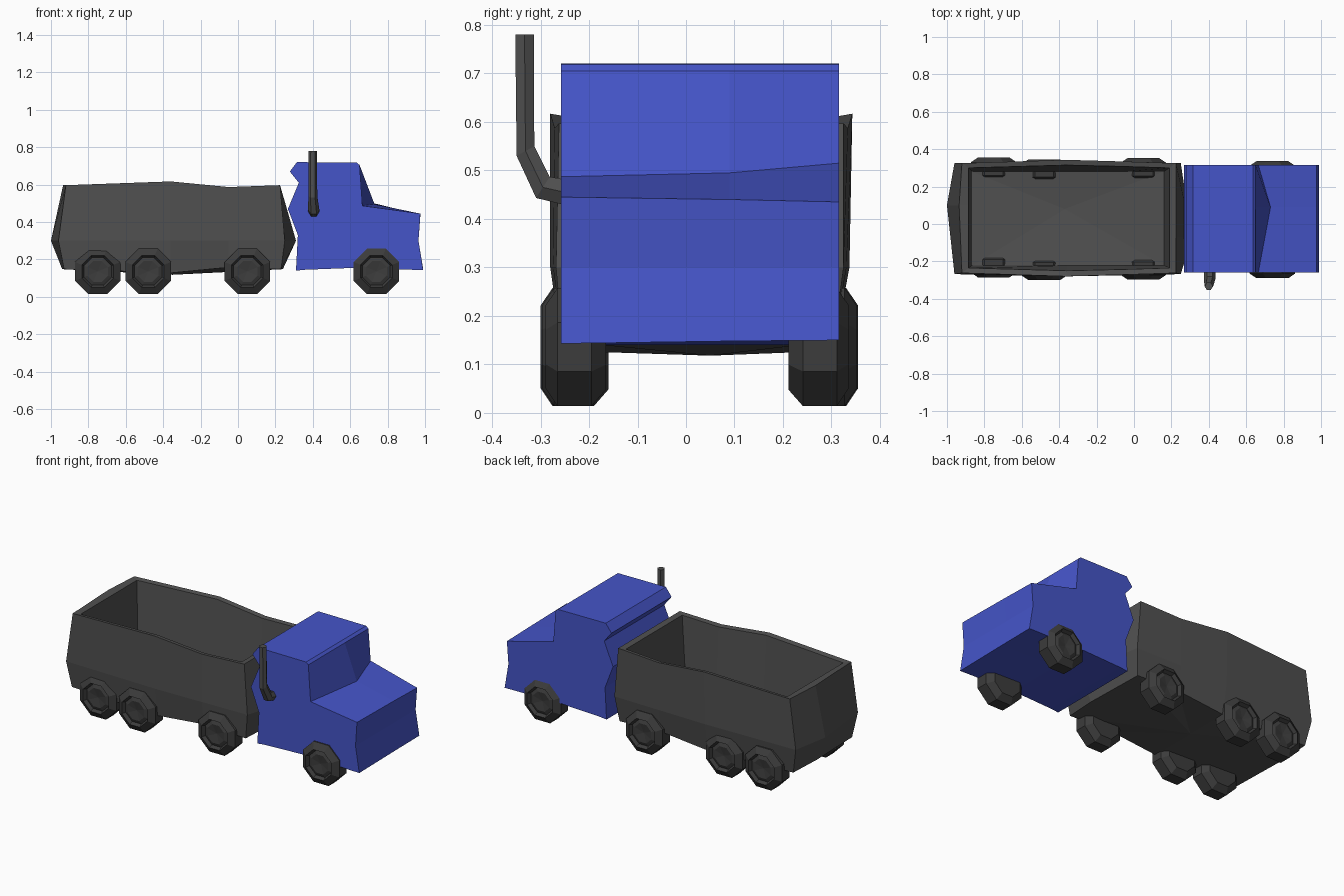
import bpy, bmesh
from math import pi, sin, cos

if "Cube" in bpy.data.objects:
    bpy.data.objects.remove(bpy.data.objects["Cube"])


def material(name, rgb):
    m = bpy.data.materials.new(name)
    m.diffuse_color = (*rgb, 1)
    m.use_nodes = True
    m.node_tree.nodes["Principled BSDF"].inputs["Base Color"].default_value = m.diffuse_color
    return m


BLUE = material("cab_blue", (0.06, 0.09, 0.58))
GREY = material("body_grey", (0.08, 0.08, 0.08))
DARK = material("wheel_grey", (0.045, 0.045, 0.045))


def loft(name, rings, mat, start=None, end=None):
    """Join equal-length rings of points; close ends with a face or a fan to a point."""
    bm = bmesh.new()
    loops = [[bm.verts.new(p) for p in r] for r in rings]
    n = len(loops[0])
    for a, b in zip(loops, loops[1:]):
        for i in range(n):
            j = (i + 1) % n
            bm.faces.new((a[i], a[j], b[j], b[i]))
    for loop, tip in ((loops[0], start), (loops[-1], end)):
        if tip:
            c = bm.verts.new(tip)
            for i in range(n):
                bm.faces.new((loop[i], loop[(i + 1) % n], c))
        else:
            bm.faces.new(loop)
    bmesh.ops.recalc_face_normals(bm, faces=bm.faces)
    bmesh.ops.triangulate(bm, faces=[f for f in bm.faces if len(f.verts) > 4])
    me = bpy.data.meshes.new(name)
    bm.to_mesh(me)
    bm.free()
    ob = bpy.data.objects.new(name, me)
    me.materials.append(mat)
    bpy.context.collection.objects.link(ob)
    return ob


# Cab: side profile lofted across y, windscreen foot pushed forward in the middle
def cab_section(y, foot_x, foot_z, nose_z, low):
    prof = [(0.31, 0.14), (0.36, 0.145), (0.62, 0.155), (0.99, low), (0.965, 0.30),
            (0.975, nose_z), (foot_x, foot_z), (0.65, 0.705), (0.635, 0.718),
            (0.315, 0.72), (0.277, 0.67), (0.325, 0.61), (0.267, 0.47), (0.32, 0.33)]
    return [(x, y, z) for x, z in prof]


loft("cab", [cab_section(-0.258, 0.665, 0.487, 0.445, 0.143),
             cab_section(0.09, 0.73, 0.495, 0.44, 0.148),
             cab_section(0.315, 0.665, 0.515, 0.435, 0.15)], BLUE)


# Cargo body: rings around the plan, outer bottom -> rim -> inner floor
def plan_ring(x0, x1, y0, y1, z, bulge=(0, 0), mid_z=0, side=0):
    mx0, mx1 = -0.36, -0.05
    return [(x0, y0, z), (mx0, y0 - side, z + mid_z), (mx1, y0 - side / 2, z - mid_z / 2),
            (x1, y0, z), (x1 + bulge[1], -0.07, z), (x1, y1, z),
            (mx1, y1 + side / 2, z - mid_z / 2), (mx0, y1 + side, z + mid_z),
            (x0, y1, z), (x0 - bulge[0], 0.1, z)]


loft("cargo_body", [
    plan_ring(-0.93, 0.23, -0.255, 0.305, 0.148, (0.01, 0.01), -0.02),
    plan_ring(-0.96, 0.25, -0.268, 0.325, 0.30, (0.04, 0.06), 0, 0.012),
    plan_ring(-0.92, 0.225, -0.262, 0.325, 0.597, (0.015, 0), 0.02, 0.018),
    plan_ring(-0.885, 0.19, -0.235, 0.30, 0.592, (0, 0), 0.02, 0.015),
    plan_ring(-0.865, 0.16, -0.222, 0.28, 0.25)],
    GREY, start=(-0.35, 0.05, 0.118), end=(-0.37, 0.08, 0.23))


# Wheels: eight-sided tyre with stepped hub
def wheel(name, x, y_out, side):
    def ring(r, depth, turn=0):
        y = y_out - side * depth
        return [(x + r * cos(i * pi / 4 + pi / 8 + turn), y,
                 0.136 + r * sin(i * pi / 4 + pi / 8 + turn)) for i in range(8)]
    loft(name, [ring(0.095, 0.125), ring(0.132, 0.095), ring(0.132, 0.025),
                ring(0.092, 0.0), ring(0.08, 0.02), ring(0.06, 0.012)],
         DARK, end=(x, y_out - side * 0.022, 0.136))


for i, (x, left, right) in enumerate([(-0.75, -0.285, 0.355), (-0.48, -0.30, 0.345),
                                      (0.05, -0.297, 0.352), (0.74, -0.29, 0.336)]):
    wheel(f"wheel_front_{i}", x, left, -1)
    wheel(f"wheel_back_{i}", x, right, 1)

# Exhaust stack: bent pipe of small hexagonal sections
path = [(0.40, -0.333, 0.78, 0.022), (0.40, -0.331, 0.54, 0.024),
        (0.405, -0.295, 0.465, 0.03), (0.405, -0.25, 0.455, 0.03)]
rings = []
for k, (x, y, z, r) in enumerate(path):
    tilt = (0, 0.5, 1.0, 1.5)[k]
    rings.append([(x + r * cos(a * pi / 3), y + r * sin(a * pi / 3) * cos(tilt),
                   z + r * sin(a * pi / 3) * sin(tilt)) for a in range(6)])
loft("exhaust_stack", rings, GREY)
